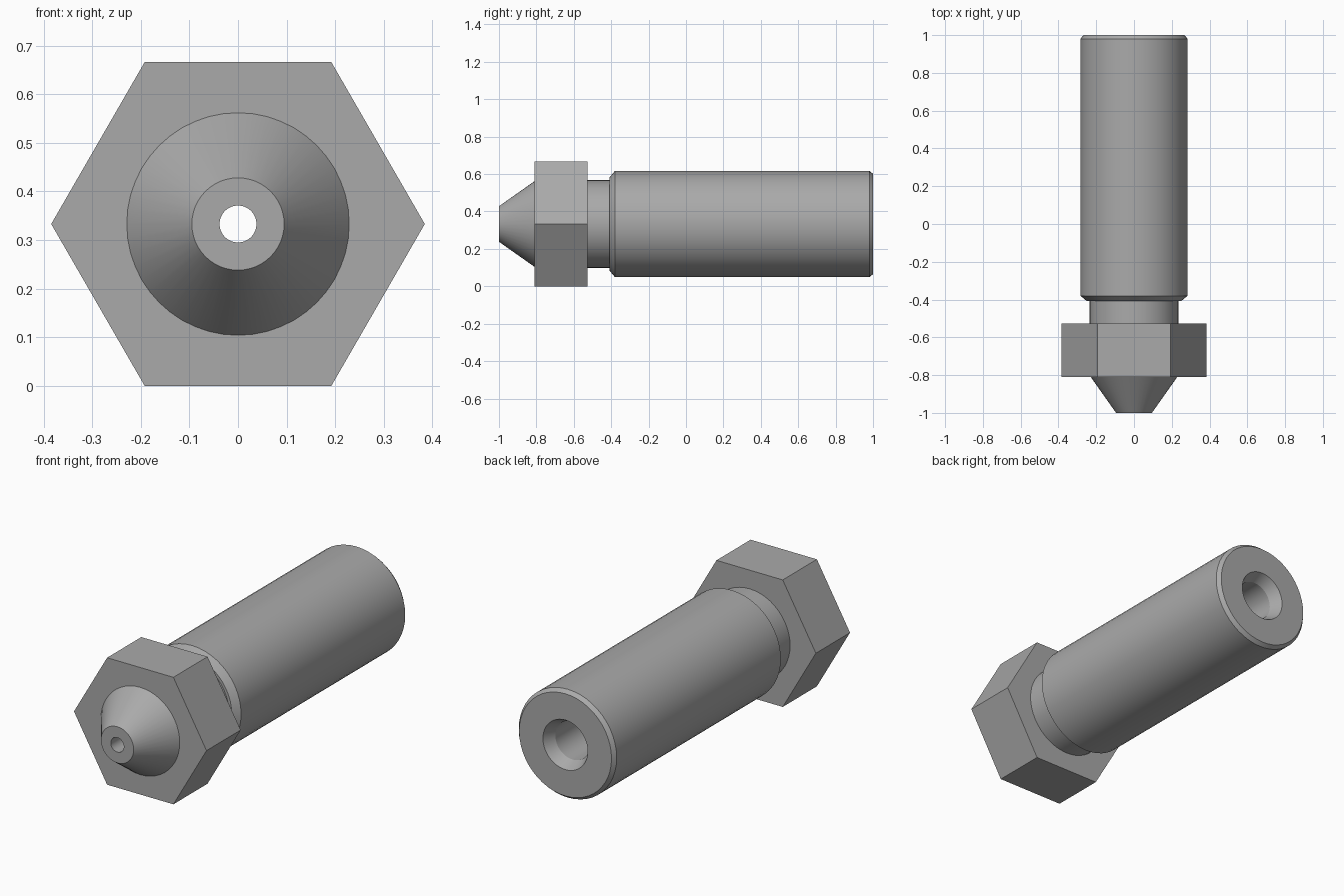
import bpy, bmesh, math

AXIS_Z = 0.333      # height of the long axis
APOTHEM = 0.333     # half the distance across the hexagon flats
SEGMENTS = 48

cube = bpy.data.objects.get("Cube")
if cube:
    bpy.data.objects.remove(cube, do_unlink=True)

# One grey metal
metal = bpy.data.materials.new("grey_metal")
metal.use_nodes = True
grey = (0.4, 0.4, 0.4, 1)
metal.diffuse_color = grey
metal.node_tree.nodes["Principled BSDF"].inputs["Base Color"].default_value = grey


def hex_radius(angle):
    """Distance from the axis to a hexagon with corners at left and right."""
    return APOTHEM / math.cos(angle % (math.pi / 3) - math.pi / 6)


def turned_part(name, profile):
    """Sweep (y, radius) points about the long axis; radius 'hex' follows the flats."""
    bm = bmesh.new()
    rings = []
    for y, radius in profile:
        ring = []
        for i in range(SEGMENTS):
            a = math.tau * i / SEGMENTS
            r = hex_radius(a) if radius == "hex" else radius
            ring.append(bm.verts.new((r * math.cos(a), y, AXIS_Z + r * math.sin(a))))
        rings.append(ring)
    for near, far in zip(rings, rings[1:]):
        for i in range(SEGMENTS):
            j = (i + 1) % SEGMENTS
            bm.faces.new((near[i], far[i], far[j], near[j]))
    mesh = bpy.data.meshes.new(name)
    bm.to_mesh(mesh)
    bm.free()
    mesh.materials.append(metal)
    obj = bpy.data.objects.new(name, mesh)
    bpy.context.collection.objects.link(obj)
    bpy.ops.object.select_all(action="DESELECT")
    obj.select_set(True)
    bpy.context.view_layer.objects.active = obj
    bpy.ops.object.shade_smooth_by_angle(angle=math.radians(25))
    return obj


# Conical tip with its flat end
turned_part("cone_tip", [(-1, 0.038), (-1, 0.095), (-0.81, 0.229)])

# Hexagonal wrench head
turned_part("hex_head", [(-0.81, 0.229), (-0.81, "hex"), (-0.527, "hex"), (-0.527, 0.235)])

# Relief neck behind the head
turned_part("neck", [(-0.527, 0.235), (-0.408, 0.235)])

# Long shaft, chamfered at both ends
turned_part("shaft", [(-0.408, 0.235), (-0.408, 0.25), (-0.38, 0.284), (0.98, 0.284),
                      (1, 0.268), (1, 0.13)])

# Stepped bore, countersunk at the back and narrowing to the tip
turned_part("bore", [(1, 0.13), (0.94, 0.1), (-0.78, 0.1), (-0.88, 0.038), (-1, 0.038)])
